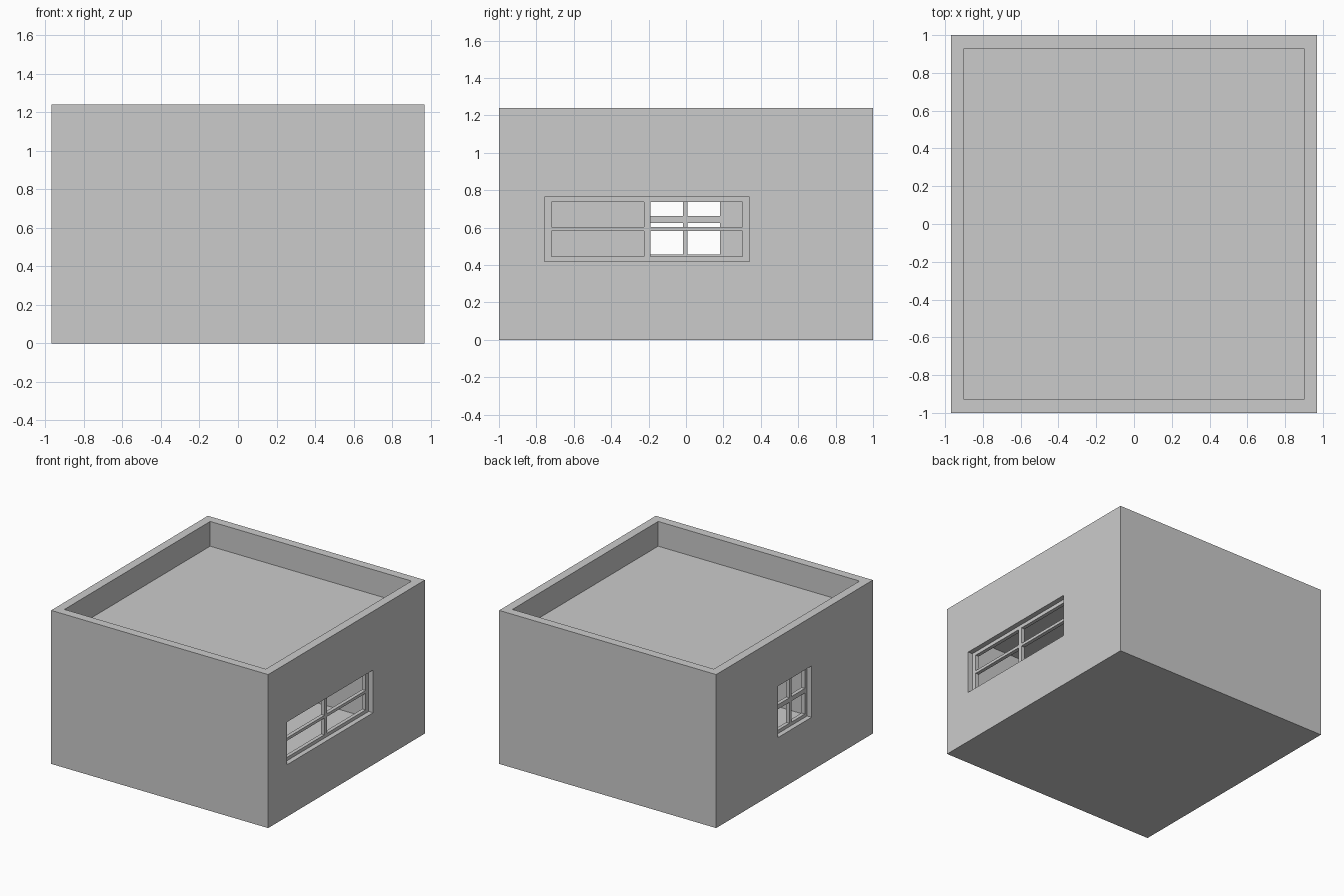
import bpy

if "Cube" in bpy.data.objects:
    bpy.data.objects.remove(bpy.data.objects["Cube"])


def box(name, lo, hi):
    """Axis-aligned box between two corners."""
    bpy.ops.mesh.primitive_cube_add(size=1, location=[(a + b) / 2 for a, b in zip(lo, hi)])
    ob = bpy.context.object
    ob.name = name
    ob.scale = [b - a for a, b in zip(lo, hi)]
    bpy.ops.object.transform_apply(location=False, rotation=False, scale=True)
    return ob


def cut(target, lo, hi):
    """Subtract a box from the target, then discard the cutter."""
    cutter = box("cutter", lo, hi)
    mod = target.modifiers.new("cut", "BOOLEAN")
    mod.operation = "DIFFERENCE"
    mod.solver = "EXACT"
    mod.object = cutter
    bpy.context.view_layer.objects.active = target
    bpy.ops.object.modifier_apply(modifier=mod.name)
    bpy.data.objects.remove(cutter)


W, D, H, T = 0.97, 1.0, 1.24, 0.07      # half width, half depth, height, wall
FLOOR, CEILING, ROOF = 0.03, 1.02, 1.04

# Building shell: hollow room below, parapet recess above the roof
shell = box("building_shell", (-W, -D, 0), (W, D, H))
cut(shell, (-W + T, -D + T, FLOOR), (W - T, D - T, CEILING))
cut(shell, (-W + T, -D + T, ROOF), (W - T, D - T, H + 0.1))


def window(name, side, ys, zs):
    """Opening and frame; ys and zs list opening, pane and bar edges in order."""
    x0, x1 = sorted((side * (W - T - 0.05), side * (W + 0.05)))
    cut(shell, (x0, ys[0], zs[0]), (x1, ys[-1], zs[-1]))
    # Frame set back in the wall, with one hole per pane
    f0, f1 = sorted((side * (W - T), side * (W - 0.04)))
    frame = box(name, (f0, ys[0], zs[0]), (f1, ys[-1], zs[-1]))
    for y0, y1 in (ys[1:3], ys[3:5]):
        for z0, z1 in (zs[1:3], zs[3:5]):
            cut(frame, (f0 - 0.05, y0, z0), (f1 + 0.05, y1, z1))


# Wide window on the right, small window on the left
window("right_window_frame", 1,
       (-0.757, -0.718, -0.225, -0.19, 0.301, 0.34),
       (0.42, 0.447, 0.581, 0.604, 0.736, 0.765))
window("left_window_frame", -1,
       (-0.218, -0.19, -0.016, 0.008, 0.182, 0.21),
       (0.43, 0.457, 0.626, 0.663, 0.818, 0.845))
